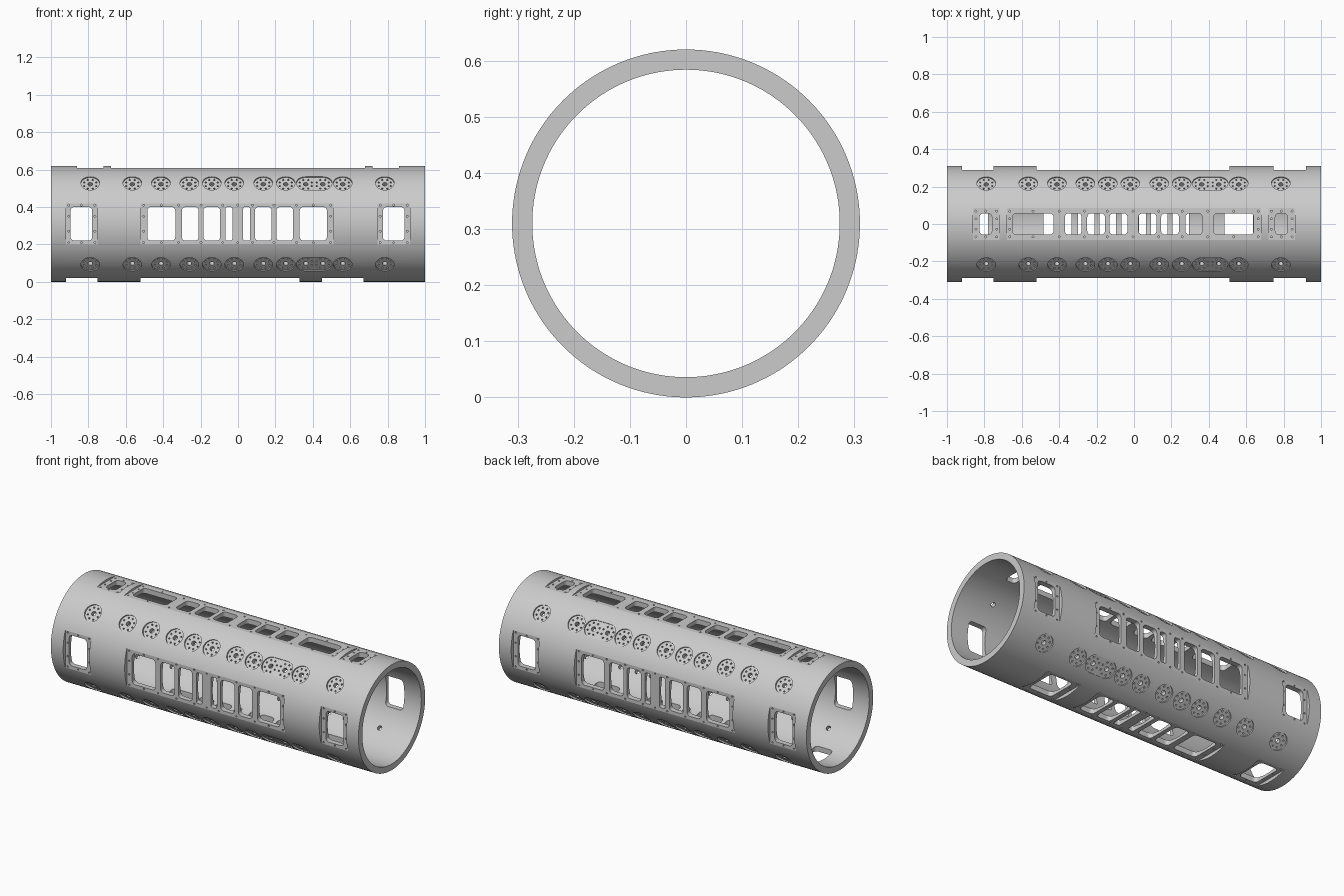
import bpy, bmesh, math
from mathutils import Vector

if "Cube" in bpy.data.objects:
    bpy.data.objects.remove(bpy.data.objects["Cube"])

R, R_IN = 0.31, 0.274          # tube radii
CENTRE = Vector((0, 0, R))


def outline(cx, ct, hx, ht, r=0.0, n=5):
    """Rounded rectangle; also gives circles (hx = ht = r) and slots."""
    pts = []
    for k, (sx, st) in enumerate(((1, 1), (-1, 1), (-1, -1), (1, -1))):
        for i in range(n + 1):
            a = math.pi / 2 * (k + i / n)
            p = (cx + sx * (hx - r) + r * math.cos(a), ct + st * (ht - r) + r * math.sin(a))
            if all(math.dist(p, q) > 1e-5 for q in pts):
                pts.append(p)
    return pts


def prism(bm, pts, r0, r1, deg):
    """Extrude an outline radially; 0 = top, 90 = front, 180 = bottom."""
    a = math.radians(deg)
    n = Vector((0, -math.sin(a), math.cos(a)))
    t = Vector((0, math.cos(a), math.sin(a)))
    lo, hi = ([bm.verts.new(CENTRE + Vector((x, 0, 0)) + t * y + n * r) for x, y in pts]
              for r in (r0, r1))
    bm.faces.new(lo[::-1])
    bm.faces.new(hi)
    for i in range(len(pts)):
        j = (i + 1) % len(pts)
        bm.faces.new((lo[i], lo[j], hi[j], hi[i]))


def to_object(bm, name):
    me = bpy.data.meshes.new(name)
    bm.to_mesh(me)
    bm.free()
    ob = bpy.data.objects.new(name, me)
    bpy.context.collection.objects.link(ob)
    return ob


# Plain tube
bm = bmesh.new()
SEG = 144
rings = []
for x, r in ((-1, R), (1, R), (1, R_IN), (-1, R_IN)):
    rings.append([bm.verts.new((x, r * math.sin(2 * math.pi * i / SEG),
                                R + r * math.cos(2 * math.pi * i / SEG))) for i in range(SEG)])
for k in range(4):
    a, b = rings[k], rings[(k + 1) % 4]
    for i in range(SEG):
        j = (i + 1) % SEG
        bm.faces.new((a[i], a[j], b[j], b[i]))
bmesh.ops.recalc_face_normals(bm, faces=bm.faces)
tube = to_object(bm, "tube_body")

# Window layouts: (pocket start, pocket end, [(window start, window end), ...])
END_L = (-0.92, -0.75, [(-0.895, -0.78)])
END_R = (0.745, 0.92, [(0.775, 0.89)])
MIDDLE = [(-0.485, -0.335), (-0.30, -0.21), (-0.185, -0.095), (-0.068, -0.03),
          (0.027, 0.065), (0.09, 0.18), (0.205, 0.295)]
SIDE = [END_L, (-0.52, 0.51, MIDDLE + [(0.33, 0.475)]), END_R]
BOTTOM = [END_L, (-0.52, 0.33, MIDDLE), (0.45, 0.67, [(0.485, 0.635)])]
TOP = [(-0.86, -0.72, [(-0.825, -0.76)]),
       (-0.68, 0.68, [(-0.65, -0.43), (-0.37, -0.28), (-0.25, -0.155), (-0.13, -0.035),
                      (0.025, 0.12), (0.145, 0.24), (0.275, 0.365), (0.425, 0.64)]),
       (0.72, 0.86, [(0.755, 0.82)])]
# angle, layout, flat radius, window half width, bolt row offset
FACES = [(90, SIDE, 0.29, 0.09, 0.1), (270, SIDE, 0.29, 0.09, 0.1),
         (180, BOTTOM, 0.29, 0.09, 0.1), (0, TOP, 0.298, 0.057, 0.069)]

pockets, openings = bmesh.new(), bmesh.new()


def bolt(x, t, flat, deg):
    prism(openings, outline(x, t, 0.005, 0.005, 0.005, 2), flat - 0.01, 0.33, deg)


# Flat pockets, windows and bolt holes on the four sides
for deg, layout, flat, half, row in FACES:
    for x0, x1, wins in layout:
        prism(pockets, outline((x0 + x1) / 2, 0, (x1 - x0) / 2, 0.15), flat, 0.36, deg)
        for a, b in wins:
            r = min(0.02, (b - a) * 0.3)
            prism(openings, outline((a + b) / 2, 0, (b - a) / 2, half, r), 0.22, 0.35, deg)
        ends = [x0 + 0.015, x1 - 0.015]
        pillars = [(p[1] + q[0]) / 2 for p, q in zip(wins, wins[1:])]
        mids = [(a + b) / 2 for a, b in wins if b - a > 0.1 or len(wins) == 1]
        for x in ends + pillars + mids:
            for s in (-1, 1):
                bolt(x, s * row, flat, deg)
        for x in ends:
            for t in (-0.4 * row, 0.4 * row):
                bolt(x, t, flat, deg)

# Round port seats in four diagonal rows, one of them a double seat
PORTS = [-0.79, -0.565, -0.412, -0.26, -0.14, -0.02, 0.135, 0.255, 0.56, 0.785]
PAIR = [0.362, 0.453]
SEAT = 0.3
for deg in (45, 135, 225, 315):
    for x in PORTS:
        prism(pockets, outline(x, 0, 0.05, 0.05, 0.05, 8), SEAT, 0.36, deg)
    prism(pockets, outline(sum(PAIR) / 2, 0, 0.0955, 0.05, 0.05, 8), SEAT, 0.36, deg)
    for x in PORTS + PAIR:
        prism(openings, outline(x, 0, 0.013, 0.013, 0.013, 4), 0.22, 0.35, deg)
        for i in range(8):
            a = math.pi / 4 * (i + 0.5)
            bolt(x + 0.035 * math.cos(a), 0.035 * math.sin(a), SEAT, deg)

# Cut everything into the tube
for name, cut in (("pocket_cutter", pockets), ("opening_cutter", openings)):
    cutter = to_object(cut, name)
    cutter.hide_render = True
    mod = tube.modifiers.new(name, 'BOOLEAN')
    mod.operation = 'DIFFERENCE'
    mod.solver = 'EXACT'
    mod.object = cutter
    bpy.context.view_layer.objects.active = tube
    bpy.ops.object.modifier_apply(modifier=mod.name)
    bpy.data.objects.remove(cutter)

bpy.ops.object.select_all(action='DESELECT')
tube.select_set(True)
bpy.context.view_layer.objects.active = tube
bpy.ops.object.shade_smooth_by_angle(angle=math.radians(8))
